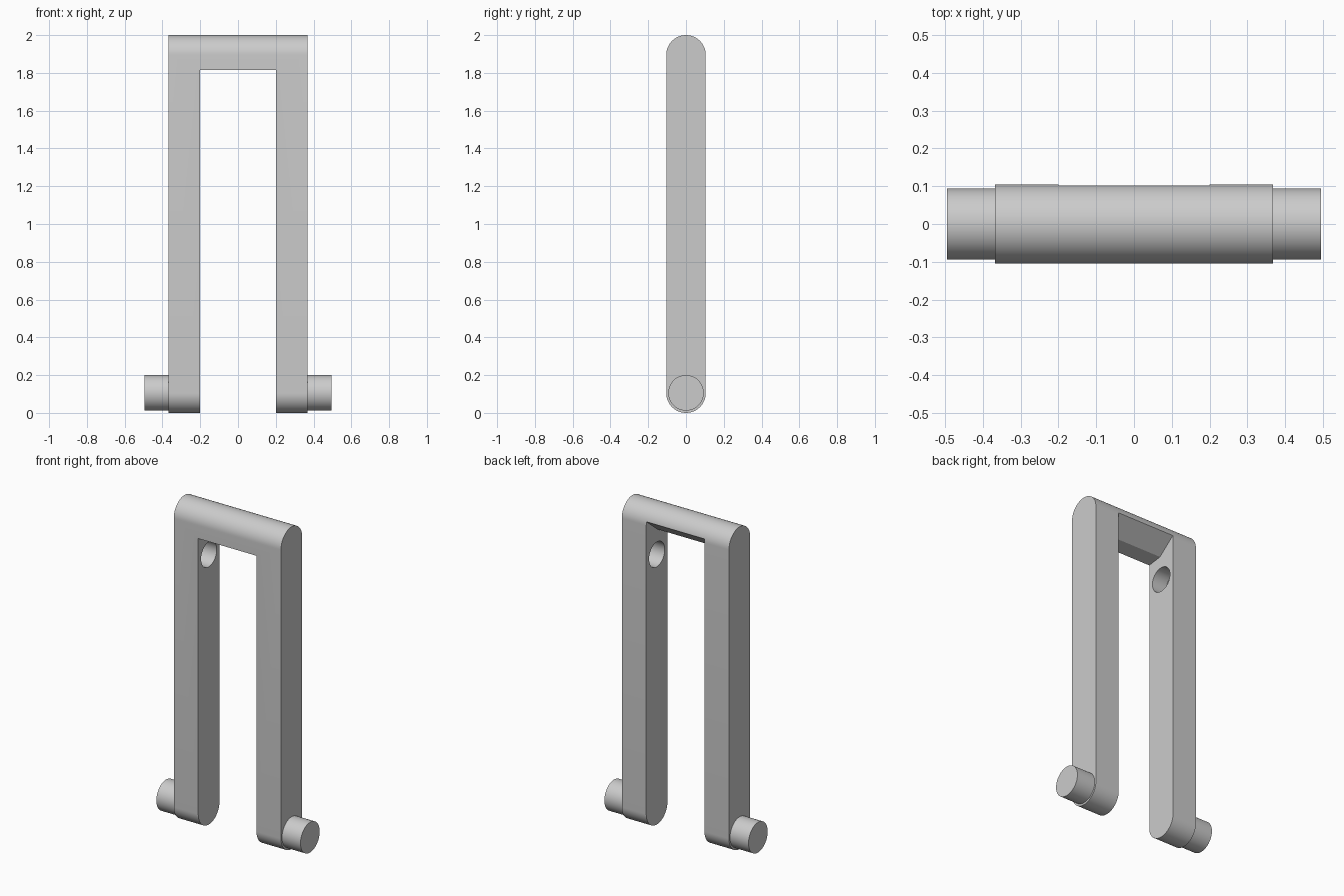
import bpy, bmesh, math

cube = bpy.data.objects.get("Cube")
if cube:
    bpy.data.objects.remove(cube)

R = 0.1045          # half thickness of the bar
LEG_IN, LEG_OUT = 0.2, 0.368
PIN_END, PIN_R = 0.495, 0.094

grey = bpy.data.materials.new("plain grey")
grey.use_nodes = True
colour = (0.6, 0.6, 0.6, 1)
grey.diffuse_color = colour
grey.node_tree.nodes["Principled BSDF"].inputs["Base Color"].default_value = colour


def prism(name, outline, x0, x1):
    """Extrude a closed (y, z) outline from x0 to x1."""
    bm = bmesh.new()
    face = bm.faces.new([bm.verts.new((x0, y, z)) for y, z in outline])
    ext = bmesh.ops.extrude_face_region(bm, geom=[face])
    verts = [v for v in ext["geom"] if isinstance(v, bmesh.types.BMVert)]
    bmesh.ops.translate(bm, verts=verts, vec=(x1 - x0, 0, 0))
    bmesh.ops.recalc_face_normals(bm, faces=bm.faces[:])
    mesh = bpy.data.meshes.new(name)
    bm.to_mesh(mesh)
    bm.free()
    mesh.materials.append(grey)
    obj = bpy.data.objects.new(name, mesh)
    bpy.context.collection.objects.link(obj)
    return obj


def arc(cz, r, start, end, steps):
    """Points (y, z) on a circular arc, angles in degrees."""
    angles = [math.radians(start + (end - start) * i / steps) for i in range(steps + 1)]
    return [(r * math.cos(a), cz + r * math.sin(a)) for a in angles]


def activate(obj):
    bpy.ops.object.select_all(action='DESELECT')
    obj.select_set(True)
    bpy.context.view_layer.objects.active = obj


def cut(target, cutter):
    mod = target.modifiers.new("cut", 'BOOLEAN')
    mod.operation, mod.solver, mod.object = 'DIFFERENCE', 'EXACT', cutter
    activate(target)
    bpy.ops.object.modifier_apply(modifier=mod.name)
    bpy.data.objects.remove(cutter)


def smooth(obj):
    activate(obj)
    bpy.ops.object.shade_smooth_by_angle(angle=math.radians(25))


# Frame: a round-ended slab, opened up between the legs
slab = arc(2 - R, R, 0, 180, 32) + arc(R, R, 180, 360, 32)
frame = prism("frame", slab, -LEG_OUT, LEG_OUT)
opening = [(-0.3, -0.1), (-0.3, 1.815), (-R, 1.815), (-0.01, 1.828),
           (0.102, 1.918), (0.3, 1.95), (0.3, -0.1)]
cut(frame, prism("opening_cutter", opening, -LEG_IN, LEG_IN))

# Blind round sockets in the inner faces of both legs
socket = arc(1.677, 0.077, 0, 360, 40)[:-1]
cut(frame, prism("socket_cutter", socket, -LEG_IN - 0.1, LEG_IN + 0.1))
smooth(frame)

# Pivot pins at the feet
for side, s in (("left", 1), ("right", -1)):
    ring = arc(0.106, PIN_R, 0, 360, 48)[:-1]
    smooth(prism(side + "_pin", ring, s * (LEG_OUT - 0.01), s * PIN_END))
